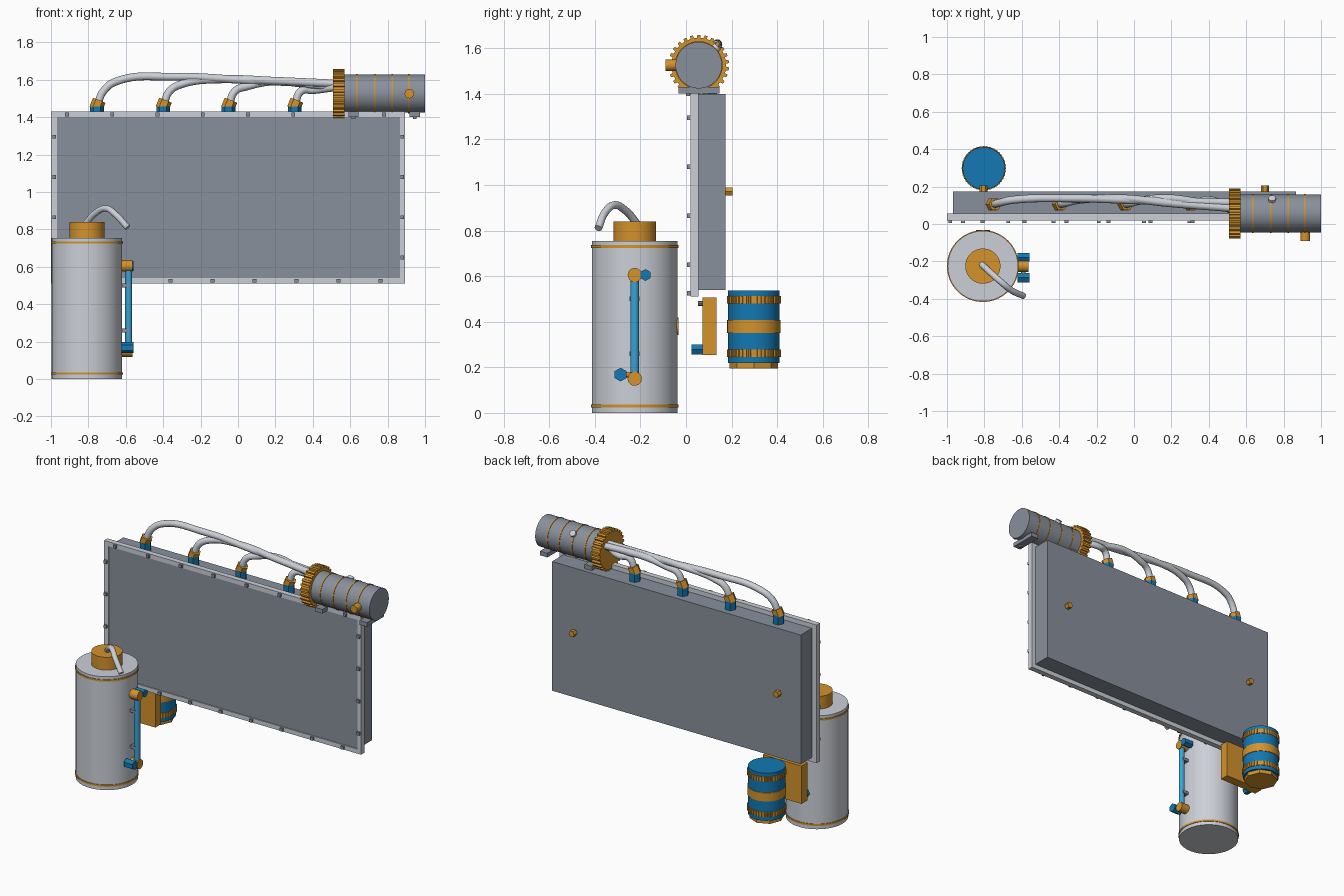
import bpy, bmesh
from math import pi, sin, cos, radians
from mathutils import Vector

if "Cube" in bpy.data.objects:
    bpy.data.objects.remove(bpy.data.objects["Cube"])


def mat(name, rgb):
    m = bpy.data.materials.new(name)
    m.diffuse_color = (*rgb, 1)
    m.use_nodes = True
    m.node_tree.nodes["Principled BSDF"].inputs["Base Color"].default_value = m.diffuse_color
    return m


ORANGE = mat("orange", (0.66, 0.29, 0.025))
BLUE = mat("blue", (0.006, 0.19, 0.45))
LIGHT_BLUE = mat("light_blue", (0.04, 0.37, 0.68))
DARK = mat("dark_grey", (0.25, 0.28, 0.33))
PALE = mat("pale_grey", (0.6, 0.63, 0.68))


def add(name, bm, m=None):
    bmesh.ops.recalc_face_normals(bm, faces=bm.faces)
    me = bpy.data.meshes.new(name)
    bm.to_mesh(me)
    bm.free()
    ob = bpy.data.objects.new(name, me)
    bpy.context.collection.objects.link(ob)
    if m:
        me.materials.append(m)
    return ob


def box(name, x, y, z, m=None):
    """Box from (min, max) ranges."""
    bm = bmesh.new()
    bmesh.ops.create_cube(bm, size=1)
    for v in bm.verts:
        v.co = [(r[0] + r[1]) / 2 + c * (r[1] - r[0]) for r, c in zip((x, y, z), v.co)]
    return add(name, bm, m)


def prism(name, outline, a, b, m=None):
    """Extrude a 2D outline from point a to point b."""
    a, b = Vector(a), Vector(b)
    d = b - a
    q = Vector((0, 0, 1)).rotation_difference(d.normalized())
    bm = bmesh.new()
    lo = [bm.verts.new(a + q @ Vector((u, v, 0))) for u, v in outline]
    hi = [bm.verts.new(v.co + d) for v in lo]
    n = len(lo)
    bm.faces.new(lo[::-1])
    bm.faces.new(hi)
    for i in range(n):
        bm.faces.new((lo[i], lo[(i + 1) % n], hi[(i + 1) % n], hi[i]))
    return add(name, bm, m)


def cyl(name, a, b, r, m=None, n=48):
    return prism(name, [(r * cos(2 * pi * i / n), r * sin(2 * pi * i / n)) for i in range(n)], a, b, m)


def gear(name, a, b, r0, r1, teeth, m):
    pts = []
    for i in range(teeth):
        for f, r in ((-.28, r0), (-.2, r1), (.2, r1), (.28, r0)):
            t = 2 * pi * (i + f) / teeth
            pts.append((r * cos(t), r * sin(t)))
    return prism(name, pts, a, b, m)


def pipe(name, pts, r, m=None):
    cu = bpy.data.curves.new(name, 'CURVE')
    cu.dimensions = '3D'
    cu.bevel_depth, cu.bevel_resolution, cu.resolution_u = r, 4, 10
    cu.use_fill_caps = True
    sp = cu.splines.new('BEZIER')
    sp.bezier_points.add(len(pts) - 1)
    for p, co in zip(sp.bezier_points, pts):
        p.co = co
        p.handle_left_type = p.handle_right_type = 'AUTO'
    ob = bpy.data.objects.new(name, cu)
    bpy.context.collection.objects.link(ob)
    if m:
        cu.materials.append(m)
    return ob


# Collector panel: body and four-sided flange
box("panel_body", (-.967, .865), (.025, .174), (.54, 1.4), DARK)
FY = (.019, .055)
box("flange_top", (-1, .893), FY, (1.4, 1.43), PALE)
box("flange_bottom", (-1, .893), FY, (.51, .54), PALE)
box("flange_left", (-1, -.967), FY, (.54, 1.4), PALE)
box("flange_right", (.865, .893), FY, (.54, 1.4), PALE)

# Flange bolts
spots = [(-.914 + .242 * i, 1.415) for i in range(8)]
spots += [(-.81 + .2246 * i, .525) for i in range(8)]
spots += [(x, z) for x in (-.983, .878) for z in (.65, .865, 1.08, 1.295)]
for x, z in spots:
    box("flange_bolt", (x - .01, x + .01), (.005, .02), (z - .01, z + .01), DARK)

# Rear knobs
for x in (-.805, .7):
    cyl("rear_knob", (x, .17, .972), (x, .205, .972), .021, ORANGE, 6)

# Storage tank with rings, cap and outlet pipe
TX, TY = -.808, -.225
cyl("tank_body", (TX, TY, 0), (TX, TY, .755), .188, PALE, 64)
for z in (.03, .73):
    cyl("tank_ring", (TX, TY, z - .006), (TX, TY, z + .006), .192, ORANGE, 64)
cyl("tank_cap", (TX, TY, .75), (TX, TY, .84), .094, ORANGE)
cyl("tank_rear_port", (TX, TY + .15, .38), (TX, TY + .192, .38), .038, ORANGE)
pipe("outlet_pipe", [(-.815, -.215, .83), (-.765, -.262, .885), (-.705, -.315, .912),
                     (-.655, -.355, .88), (-.59, -.385, .81)], .017, PALE)

# Sight gauge: tube, end fittings and valve knobs
GX = -.585
cyl("gauge_tube", (GX, TY, .14), (GX, TY, .61), .019, LIGHT_BLUE, 16)
for z, y, zk, r in ((.605, -.178, .605, .026), (.15, -.287, .168, .03)):
    cyl("gauge_fitting", (-.625, TY, z), (-.563, TY, z), .031, ORANGE, 24)
    cyl("gauge_valve_stem", (-.592, TY, zk), (-.592, y, zk), .012, ORANGE, 12)
    cyl("gauge_knob", (-.622, y, zk), (-.558, y, zk), r, BLUE, 6)
for z in (.26, .5):
    box("gauge_clip", (-.63, -.58), (TY - .022, TY + .022), (z - .01, z + .01), DARK)

# Pump drum: body, ribbed bands, belt and faceted base
DX, DY = -.803, .298
cyl("pump_drum", (DX, DY, .22), (DX, DY, .537), .113, BLUE)
cyl("pump_base", (DX, DY, .195), (DX, DY, .225), .106, ORANGE, 8)
for z in (.262, .497):
    gear("pump_ribbed_band", (DX, DY, z - .016), (DX, DY, z + .016), .114, .119, 40, ORANGE)
cyl("pump_belt", (DX, DY, .35), (DX, DY, .407), .117, ORANGE)

# Control box with knob and bolt
box("control_box", (-.945, -.66), (.073, .134), (.255, .507), ORANGE)
cyl("control_knob", (-.905, .025, .278), (-.905, .08, .278), .026, BLUE, 6)
cyl("control_bolt", (-.905, .053, .48), (-.905, .08, .48), .01, DARK, 8)

# Manifold cylinder along x with gear, rings, ports and feet
MY, MZ = .056, 1.526
cyl("manifold_body", (.55, MY, MZ), (1, MY, MZ), .102, DARK, 64)
gear("manifold_gear", (.508, MY, MZ), (.57, MY, MZ), .12, .133, 26, ORANGE)
for x in (.635, .73, .825, .912):
    cyl("manifold_ring", (x - .004, MY, MZ), (x + .004, MY, MZ), .105, ORANGE, 64)
cyl("manifold_port", (.916, -.09, MZ), (.916, 0, MZ), .025, ORANGE, 24)
cyl("manifold_vent", (.738, MY + .05, MZ + .05), (.738, MY + .083, MZ + .083), .02, PALE, 20)
for x in (.617, .945):
    box("manifold_foot", (x - .027, x + .027), (-.033, .147), (1.402, 1.43), DARK)
    box("manifold_foot_stud", (x - .01, x + .01), (.0, .018), (1.39, 1.405), DARK)

# Feed pipes: hex socket, tilted nut and swept tube to the gear
ends = ((.115, 1.575), (.085, 1.58), (.095, 1.56), (.075, 1.56))
peaks = (1.61, 1.597, 1.585, 1.565)
for fx, (ey, ez), pk in zip((-.754, -.4, -.05, .303), ends, peaks):
    cyl("pipe_socket", (fx, .104, 1.395), (fx, .104, 1.457), .037, BLUE, 6)
    cyl("pipe_nut", (fx - .006, .104, 1.445), (fx + .012, .106, 1.49), .036, ORANGE, 6)
    run = .5 - fx
    pts = [(fx, .104, 1.46), (fx + .035, .113, 1.54), (fx + .1, .128, pk - .02)]
    if run > .3:
        pts += [(fx + .1 + .25 * run, .137, pk + .006),
                (fx + .1 + .55 * run, (.137 + ey) / 2, (pk + ez) / 2 + .006)]
    pts.append((.52, ey, ez))
    pipe("feed_pipe", pts, .021, PALE)

# Smooth round surfaces, keep hard edges
bpy.ops.object.select_all(action='DESELECT')
for ob in bpy.context.scene.objects:
    if ob.type == 'MESH':
        ob.select_set(True)
        bpy.context.view_layer.objects.active = ob
bpy.ops.object.shade_smooth_by_angle(angle=radians(28))
